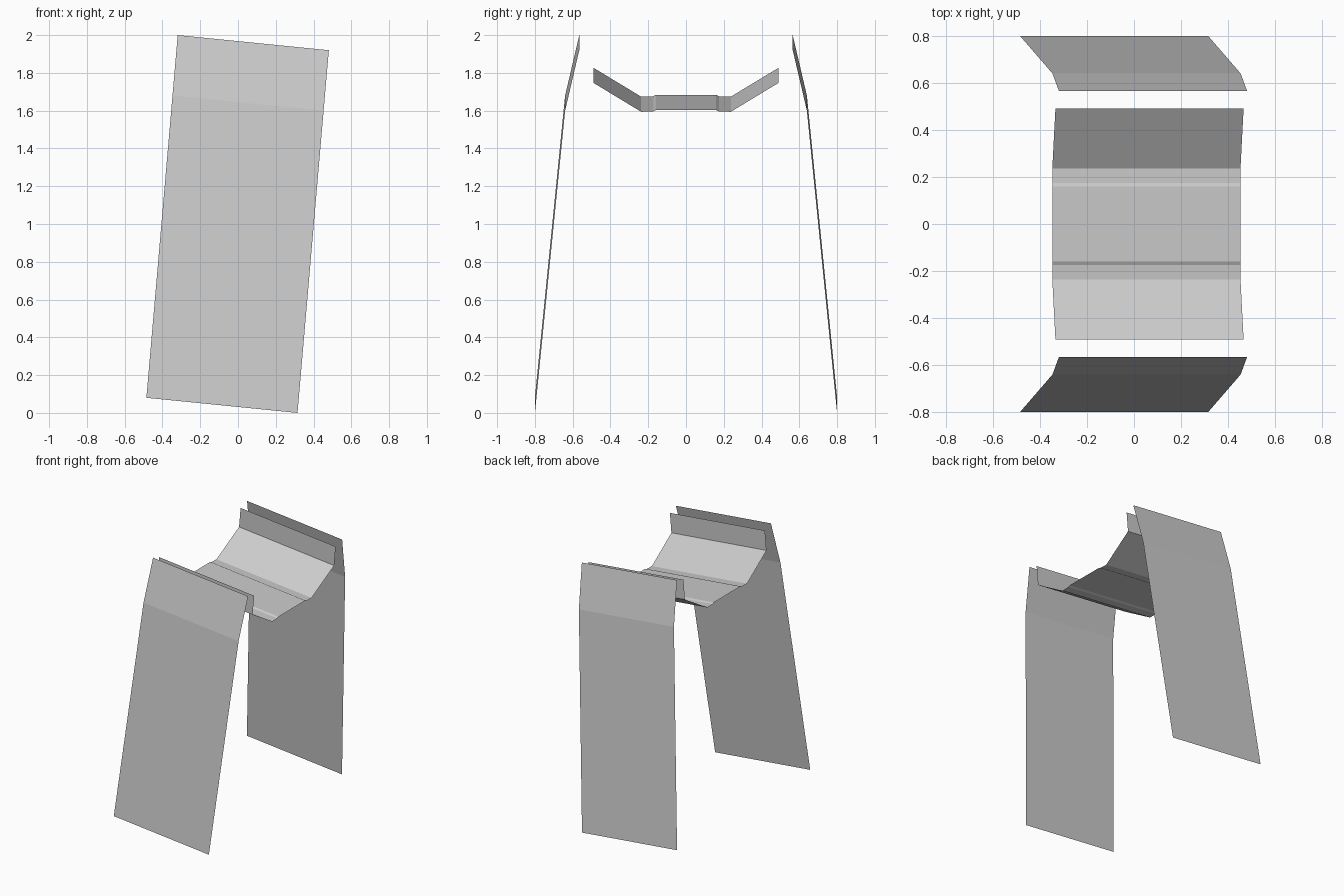
import bpy, bmesh

if "Cube" in bpy.data.objects:
    bpy.data.objects.remove(bpy.data.objects["Cube"])

HALF_WIDTH = 0.4
SLOPE = 0.1      # drop in z per unit of x across the sheet
LEAN = 0.0864    # shift in x per unit of height


def sheet(name, profile):
    """Extrude an open (y, z) profile across the width, leaning with the model."""
    bm = bmesh.new()
    rows = []
    for y, z in profile:
        centre = -0.085 + LEAN * (z - 0.04)
        rows.append([bm.verts.new((centre + x, y, z - SLOPE * x))
                     for x in (-HALF_WIDTH, HALF_WIDTH)])
    for a, b in zip(rows, rows[1:]):
        bm.faces.new((a[0], a[1], b[1], b[0]))
    mesh = bpy.data.meshes.new(name)
    bm.to_mesh(mesh)
    bm.free()
    obj = bpy.data.objects.new(name, mesh)
    bpy.context.collection.objects.link(obj)
    return obj


# Long outer panels, bent inwards near the top
outer = [(0.80, 0.04), (0.64, 1.64), (0.565, 1.96)]
sheet("back_panel", outer[::-1])
sheet("front_panel", [(-y, z) for y, z in outer])

# Trough between them: upright flange, sloped side, slightly raised floor
half = [(0.49, 1.935), (0.49, 1.787), (0.237, 1.634), (0.175, 1.636), (0.16, 1.643)]
sheet("trough", [(-y, z) for y, z in half] + half[::-1])
